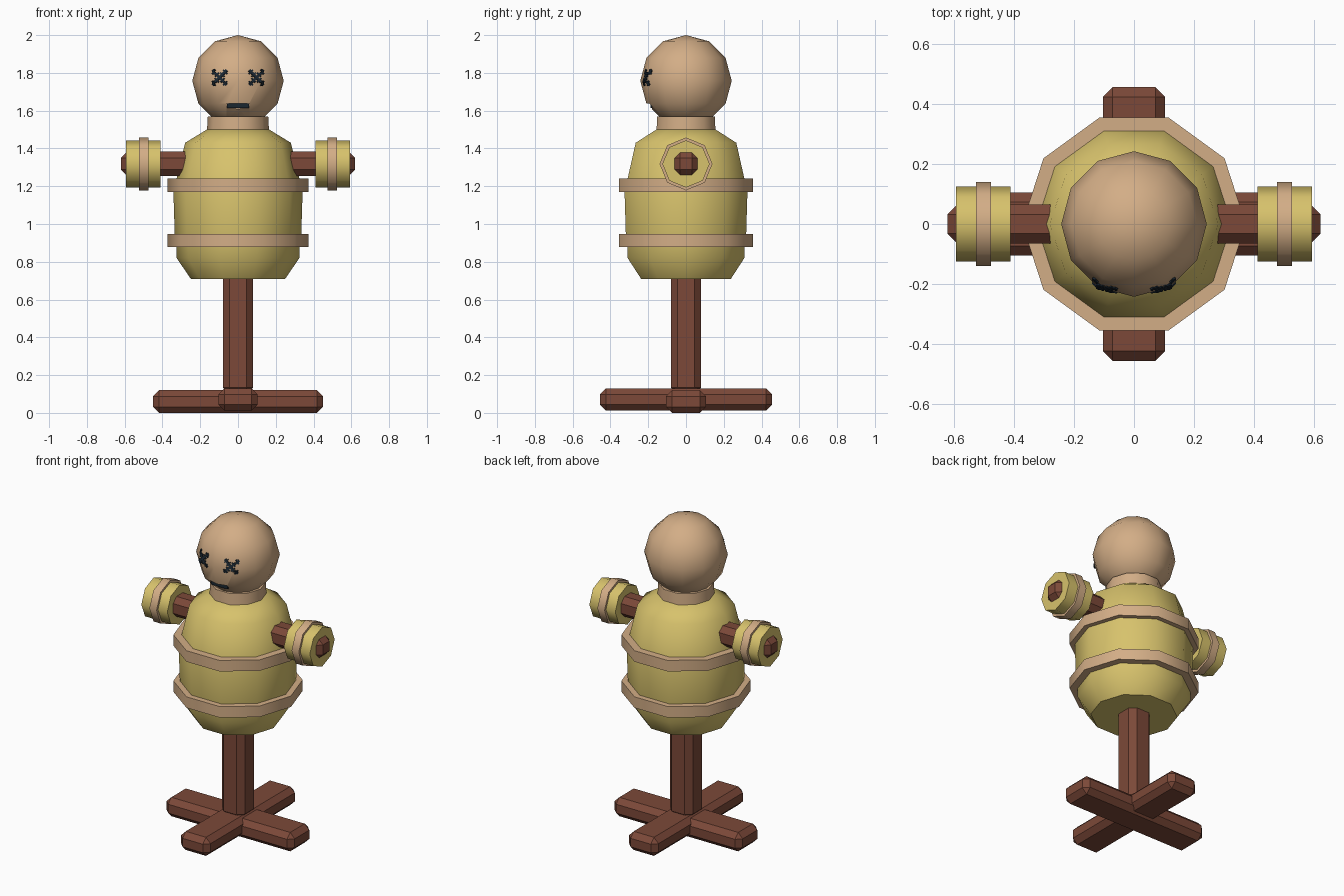
import bpy, bmesh, math
from mathutils import Matrix, Vector
from mathutils.bvhtree import BVHTree

if "Cube" in bpy.data.objects:
    bpy.data.objects.remove(bpy.data.objects["Cube"])


def material(name, rgb):
    m = bpy.data.materials.new(name)
    m.diffuse_color = (*rgb, 1)
    m.use_nodes = True
    m.node_tree.nodes["Principled BSDF"].inputs["Base Color"].default_value = m.diffuse_color
    return m


WOOD = material("red brown wood", (0.20, 0.066, 0.040))
STRAW = material("yellow straw", (0.68, 0.54, 0.15))
CLOTH = material("tan cloth", (0.65, 0.42, 0.24))
THREAD = material("dark thread", (0.011, 0.020, 0.030))


def finish(bm, name, mat, angle=None):
    bmesh.ops.recalc_face_normals(bm, faces=bm.faces)
    me = bpy.data.meshes.new(name)
    bm.to_mesh(me)
    bm.free()
    ob = bpy.data.objects.new(name, me)
    bpy.context.collection.objects.link(ob)
    me.materials.append(mat)
    if angle:
        bpy.ops.object.select_all(action='DESELECT')
        ob.select_set(True)
        bpy.context.view_layer.objects.active = ob
        bpy.ops.object.shade_smooth_by_angle(angle=math.radians(angle))
    return ob


def beam(name, lo, hi, bevel):
    """Box between two corners with every edge chamfered."""
    lo, hi = Vector(lo), Vector(hi)
    bm = bmesh.new()
    bmesh.ops.create_cube(bm, size=1)
    bmesh.ops.scale(bm, vec=hi - lo, verts=bm.verts)
    bmesh.ops.translate(bm, vec=(lo + hi) / 2, verts=bm.verts)
    bmesh.ops.bevel(bm, geom=bm.edges[:], offset=bevel, segments=1, affect='EDGES')
    return finish(bm, name, WOOD)


def lathe(name, profile, sides, mat, ring=False, matrix=Matrix(), angle=50):
    """Spin (radius, height) points; a ring closes on itself, otherwise ends are capped."""
    bm = bmesh.new()
    rows = [[bm.verts.new((r * math.cos(a), r * math.sin(a), z))
             for a in (math.tau * i / sides for i in range(sides))] for r, z in profile]
    pairs = list(zip(rows, rows[1:]))
    if ring:
        pairs.append((rows[-1], rows[0]))
    else:
        bm.faces.new(rows[0][::-1])
        bm.faces.new(rows[-1])
    for a, b in pairs:
        for i in range(sides):
            j = (i + 1) % sides
            bm.faces.new((a[i], a[j], b[j], b[i]))
    bm.transform(matrix)
    return finish(bm, name, mat, angle)


def band(name, r_in, r_out, z0, z1, sides, matrix=Matrix()):
    return lathe(name, [(r_in, z0), (r_out, z0), (r_out, z1), (r_in, z1)],
                 sides, CLOTH, True, matrix)


# Crossed feet and post
beam("foot_sideways", (-0.45, -0.105, 0.0), (0.45, 0.105, 0.12), 0.032)
beam("foot_lengthways", (-0.103, -0.455, 0.012), (0.103, 0.455, 0.13), 0.032)
beam("post", (-0.08, -0.08, 0.10), (0.08, 0.08, 0.90), 0.035)

# Stuffed body, binding bands and neck
lathe("body", [(0.25, 0.71), (0.325, 0.82), (0.327, 0.90), (0.335, 0.945), (0.342, 1.17),
               (0.325, 1.24), (0.28, 1.43), (0.165, 1.50)], 10, STRAW)
band("lower_band", 0.31, 0.372, 0.877, 0.947, 10)
band("upper_band", 0.31, 0.372, 1.17, 1.24, 10)
lathe("neck", [(0.165, 1.48), (0.160, 1.57)], 10, CLOTH)

# Arm beam with a bound cuff near each end
beam("arm_beam", (-0.62, -0.065, 1.255), (0.62, 0.065, 1.383), 0.033)
for side, label in ((1, "right"), (-1, "left")):
    turn = Matrix.Translation((0, 0, 1.318)) @ Matrix.Rotation(side * math.pi / 2, 4, 'Y')
    lathe(label + "_cuff", [(0.125, 0.41), (0.125, 0.592)], 8, STRAW, matrix=turn)
    band(label + "_cuff_band", 0.115, 0.14, 0.475, 0.525, 8, turn)

# Head
bm = bmesh.new()
bmesh.ops.create_uvsphere(bm, u_segments=12, v_segments=6, radius=0.242)
bmesh.ops.translate(bm, vec=(0, 0, 1.758), verts=bm.verts)
surface = BVHTree.FromBMesh(bm)
head = finish(bm, "head", CLOTH, 50)

# Mouth slit cut into the head, with a dark line inside
bm = bmesh.new()
bmesh.ops.create_cube(bm, size=1, matrix=Matrix.Translation((0, -0.225, 1.624))
                      @ Matrix.Diagonal((0.12, 0.09, 0.03, 1)))
cutter = finish(bm, "mouth_cutter", CLOTH)
cutter.hide_render = True
cutter.display_type = 'WIRE'
cut = head.modifiers.new("mouth", 'BOOLEAN')
cut.operation = 'DIFFERENCE'
cut.object = cutter
bm = bmesh.new()
bmesh.ops.create_cube(bm, size=1, matrix=Matrix.Translation((0, -0.184, 1.625))
                      @ Matrix.Diagonal((0.115, 0.008, 0.024, 1)))
finish(bm, "mouth", THREAD)


def stitch(bm, x, z, length, width, angle):
    """Thin plate lying on the head, found by looking along +y."""
    p, n, _, _ = surface.ray_cast(Vector((x, -1, z)), Vector((0, 1, 0)))
    u = Vector((math.cos(angle), 0, math.sin(angle)))
    u = (u - n * u.dot(n)).normalized()
    frame = Matrix((u, n.cross(u), n)).transposed().to_4x4()
    bmesh.ops.create_cube(bm, size=1, matrix=Matrix.Translation(p + n * 0.002) @ frame
                          @ Matrix.Diagonal((length, width, 0.008, 1)))


# Cross-stitched eyes
for cx, label in ((0.097, "right"), (-0.097, "left")):
    bm = bmesh.new()
    for angle in (math.radians(45), math.radians(135)):
        c, s = math.cos(angle), math.sin(angle)
        for t in (-0.042, -0.021, 0, 0.021, 0.042):
            x, z = cx + t * c, 1.775 + t * s
            stitch(bm, x, z, 0.026, 0.014, angle)
            if t:
                stitch(bm, x, z, 0.03, 0.008, angle + math.pi / 2)
    finish(bm, label + "_eye", THREAD)
